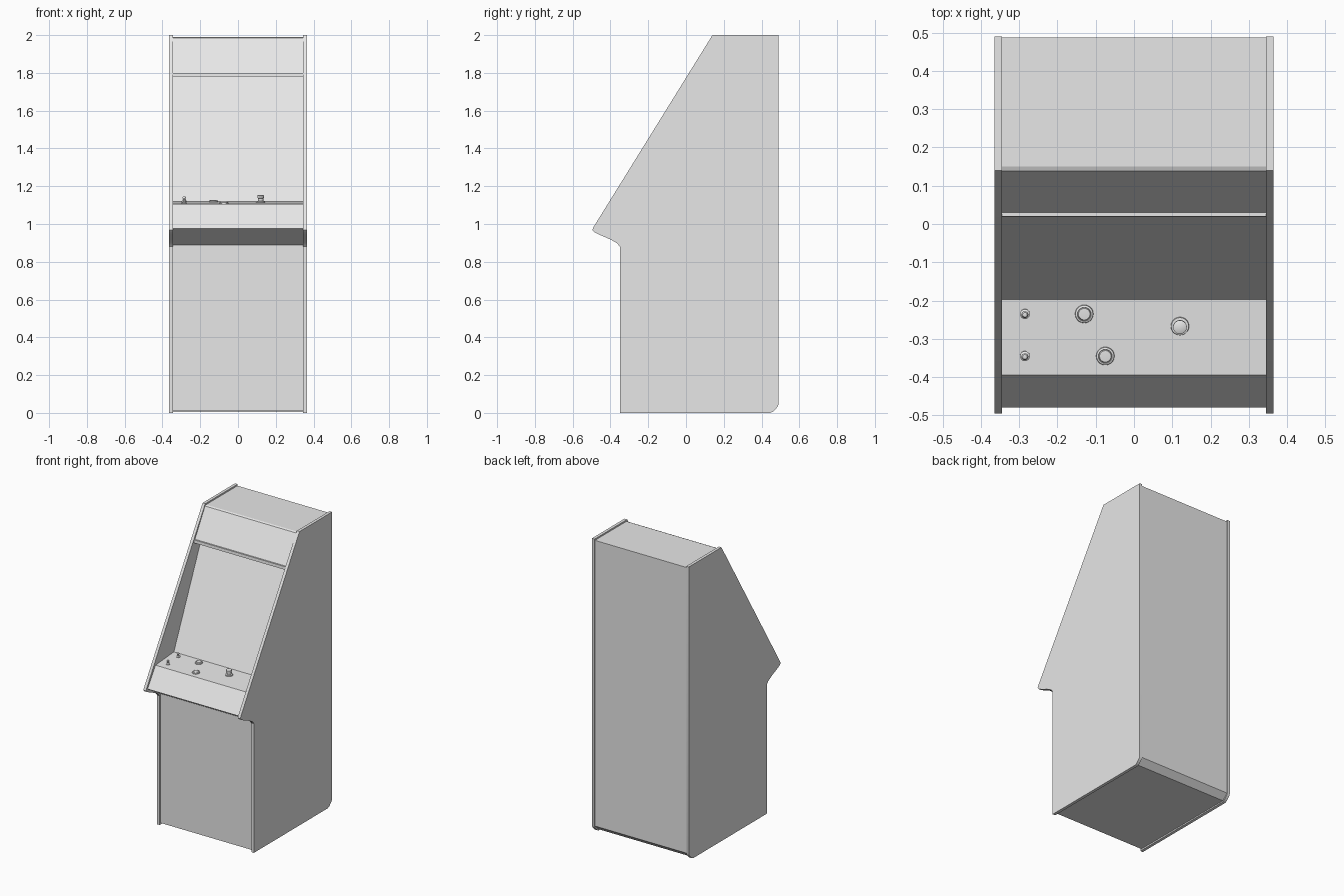
import bpy, bmesh, math
from mathutils import Matrix

if "Cube" in bpy.data.objects:
    bpy.data.objects.remove(bpy.data.objects["Cube"])

grey = bpy.data.materials.new("light grey")
grey.diffuse_color = (0.8, 0.8, 0.8, 1)
grey.use_nodes = True
grey.node_tree.nodes["Principled BSDF"].inputs["Base Color"].default_value = grey.diffuse_color


def make_object(name, bm, angle=30):
    mesh = bpy.data.meshes.new(name)
    bm.to_mesh(mesh)
    bm.free()
    mesh.materials.append(grey)
    ob = bpy.data.objects.new(name, mesh)
    bpy.context.collection.objects.link(ob)
    bpy.ops.object.select_all(action='DESELECT')
    ob.select_set(True)
    bpy.context.view_layer.objects.active = ob
    bpy.ops.object.shade_smooth_by_angle(angle=math.radians(angle))
    return ob


def side_panel(name, x0, x1, profile):
    """Solid slab cut to a (y, z) outline."""
    bm = bmesh.new()
    face = bm.faces.new([bm.verts.new((x0, y, z)) for y, z in profile])
    new = bmesh.ops.extrude_face_region(bm, geom=[face])["geom"]
    bmesh.ops.translate(bm, vec=(x1 - x0, 0, 0),
                        verts=[v for v in new if isinstance(v, bmesh.types.BMVert)])
    bmesh.ops.recalc_face_normals(bm, faces=bm.faces)
    return make_object(name, bm)


def sheet(name, path, half=0.345):
    """Sheet spanning the cabinet width along a (y, z) path."""
    bm = bmesh.new()
    rows = [[bm.verts.new((s * half, y, z)) for s in (-1, 1)] for y, z in path]
    for a, b in zip(rows, rows[1:]):
        bm.faces.new((a[0], a[1], b[1], b[0]))
    return make_object(name, bm, 20)


def turned(name, x, y, profile, sides=20):
    """Lathe a (radius, height) profile standing on the control deck."""
    z = 1.12 + (y + 0.20) * 0.015 / 0.195
    bm = bmesh.new()
    pts = [bm.verts.new((r, 0, h)) for r, h in profile]
    edges = [bm.edges.new(p) for p in zip(pts, pts[1:])]
    bmesh.ops.spin(bm, geom=pts + edges, cent=(0, 0, 0), axis=(0, 0, 1),
                   angle=2 * math.pi, steps=sides)
    bmesh.ops.remove_doubles(bm, verts=bm.verts, dist=1e-5)
    bmesh.ops.recalc_face_normals(bm, faces=bm.faces)
    tilt = math.atan2(0.015, 0.195)
    bm.transform(Matrix.Translation((x, y, z)) @ Matrix.Rotation(tilt, 4, 'X'))
    return make_object(name, bm, 40)


# Side panels with rounded nose and clipped rear foot
outline = [(-0.35, 0), (0.445, 0), (0.46, 0.006), (0.485, 0.032), (0.49, 0.045),
           (0.49, 2.0), (0.14, 2.0), (-0.492, 0.98), (-0.495, 0.968),
           (-0.485, 0.957), (-0.46, 0.944), (-0.40, 0.918), (-0.365, 0.898),
           (-0.35, 0.88)]
for label, s in (("left", -1), ("right", 1)):
    side_panel(label + "_side_panel", s * 0.345, s * 0.365, outline)

# Shell sheets between the sides, front going up then over the back
sheet("front_panel", [(-0.34, 0.01), (-0.34, 0.89)])
sheet("control_box_underside", [(-0.34, 0.89), (-0.48, 0.975)])
sheet("control_box_front", [(-0.48, 0.975), (-0.395, 1.105)])
sheet("control_deck", [(-0.395, 1.105), (-0.197, 1.12)])
sheet("screen", [(-0.197, 1.12), (0.10, 1.78)])
sheet("header_underside", [(0.10, 1.78), (0.018, 1.78)])
sheet("header_trim", [(0.018, 1.78), (0.020, 1.80), (0.030, 1.80)])
sheet("header_panel", [(0.030, 1.80), (0.138, 1.985)])
sheet("top_panel", [(0.138, 1.985), (0.15, 1.99), (0.487, 1.99)])
sheet("back_panel", [(0.487, 1.99), (0.487, 0.045), (0.447, 0.008)])
sheet("floor_panel", [(0.447, 0.008), (-0.34, 0.01)])

# Controls: two small pegs, two flat buttons, one tall knob
peg = [(0.013, 0), (0.013, 0.005), (0.006, 0.009), (0.006, 0.018),
       (0.009, 0.022), (0.006, 0.028), (0, 0.029)]
button = [(0.024, 0), (0.023, 0.006), (0.018, 0.008), (0.017, 0.005),
          (0.015, 0.009), (0, 0.010)]
knob = [(0.024, 0), (0.023, 0.006), (0.014, 0.007), (0.014, 0.022),
        (0.018, 0.024), (0.018, 0.036), (0.015, 0.038), (0, 0.038)]
for i, y in enumerate((-0.235, -0.345)):
    turned(f"start_peg_{i + 1}", -0.285, y, peg, 14)
turned("button_upper", -0.13, -0.235, button)
turned("button_lower", -0.075, -0.345, button)
turned("control_knob", 0.12, -0.267, knob)
